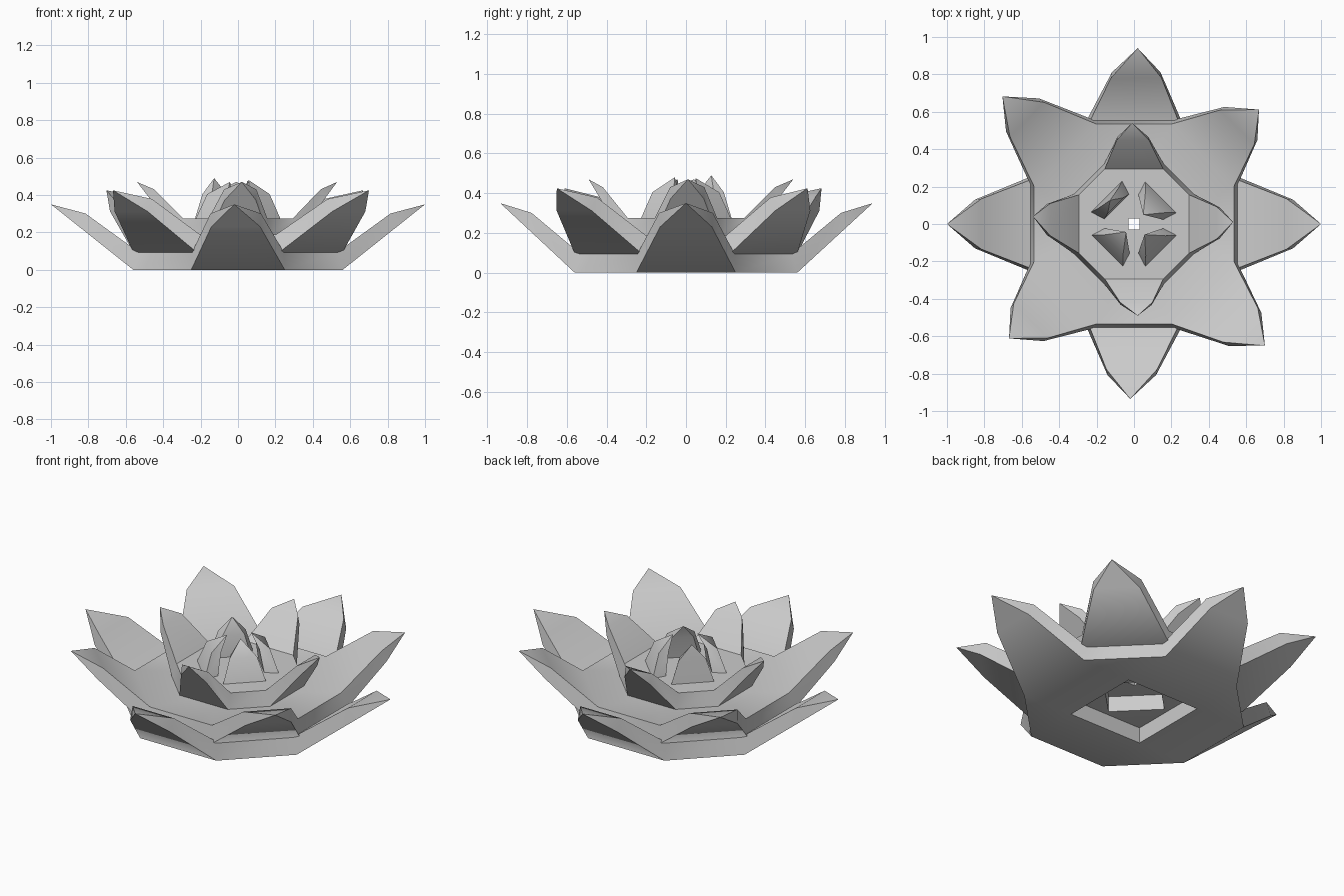
import bpy, bmesh
from math import radians, cos, sin

if "Cube" in bpy.data.objects:
    bpy.data.objects.remove(bpy.data.objects["Cube"])


def finish(name, bm):
    bmesh.ops.remove_doubles(bm, verts=bm.verts, dist=0.0005)
    bmesh.ops.recalc_face_normals(bm, faces=bm.faces)
    me = bpy.data.meshes.new(name)
    bm.to_mesh(me)
    bm.free()
    ob = bpy.data.objects.new(name, me)
    bpy.context.collection.objects.link(ob)
    # smooth over the petal folds, crisp rims
    me.shade_smooth()
    me.set_sharp_from_angle(angle=radians(45))
    return ob


def placer(bm, angle):
    # turns (outward, sideways, height) into a vertex of the petal at this angle
    a = radians(angle)
    return lambda r, s, z: bm.verts.new((r * cos(a) - s * sin(a),
                                         r * sin(a) + s * cos(a), z))


def petal_ring(name, start, tips, base, half, hole, z0, thick, tip_z):
    """Thick octagonal plate with a square hole and four upturned petals."""
    bm = bmesh.new()
    rings = []
    rise = tip_z - z0
    for k, (reach, lean) in enumerate(tips):
        p = placer(bm, start + 90 * k)
        span = reach - base
        bi = base - 0.3 * thick
        # underside (lo) and upper side (hi) of base and shoulder
        lo = [p(base, s * half, z0) for s in (-1, 1)]
        hi = [p(bi, s * half * 0.98, z0 + thick) for s in (-1, 1)]
        mlo = [p(base + 0.66 * span, s * half * 0.52 + lean * 0.6, z0 + 0.66 * rise) for s in (-1, 1)]
        mhi = [p(base + 0.58 * span, s * half * 0.54 + lean * 0.6, z0 + 0.86 * rise) for s in (-1, 1)]
        tip = p(reach, lean, tip_z)
        hlo = [p(hole, s * hole, z0) for s in (-1, 1)]
        hhi = [p(hole, s * hole, z0 + thick) for s in (-1, 1)]
        F = bm.faces.new
        for b, m in ((lo, mlo), (hi, mhi)):
            F((b[0], b[1], m[1], m[0]))
            F((m[0], m[1], tip))
        for i in (0, 1):
            F((lo[i], hi[i], mhi[i], mlo[i]))
            F((mlo[i], mhi[i], tip))
        F((hlo[0], hlo[1], lo[1], lo[0]))
        F((hhi[0], hhi[1], hi[1], hi[0]))
        F((hlo[0], hlo[1], hhi[1], hhi[0]))
        rings.append((lo, hi, hlo, hhi))
    # webs joining neighbouring petals
    for k in range(4):
        lo, hi, hlo, hhi = rings[k]
        nlo, nhi, _, _ = rings[(k + 1) % 4]
        bm.faces.new((hlo[1], lo[1], nlo[0]))
        bm.faces.new((hhi[1], hi[1], nhi[0]))
        bm.faces.new((lo[1], hi[1], nhi[0], nlo[0]))
    return finish(name, bm)


def bud_petal(name, angle, tip_r, tip_z):
    """Steep wedge-shaped petal closing over the centre."""
    bm = bmesh.new()
    p = placer(bm, angle)
    z0 = 0.25
    mid_r = 0.14 + 0.3 * tip_r
    out_b = [p(0.21, s * 0.125, z0) for s in (-1, 1)]
    out_m = [p(mid_r, s * 0.075, 0.405) for s in (-1, 1)]
    in_b = [p(0.13, s * 0.10, z0) for s in (-1, 1)]
    in_m = [p(mid_r - 0.055, s * 0.06, 0.40) for s in (-1, 1)]
    tip = p(tip_r, 0, tip_z)
    F = bm.faces.new
    for b, m in ((out_b, out_m), (in_b, in_m)):
        F((b[0], b[1], m[1], m[0]))
        F((m[0], m[1], tip))
    for i in (0, 1):
        F((out_b[i], in_b[i], in_m[i], out_m[i]))
        F((out_m[i], in_m[i], tip))
    F((out_b[0], out_b[1], in_b[1], in_b[0]))
    return finish(name, bm)


# outer, middle and inner petal rings
petal_ring("outer_petals", 0,
           [(1.0, 0.0), (0.94, -0.02), (1.0, 0.0), (0.935, -0.02)],
           0.56, 0.25, 0.24, 0.0, 0.095, 0.35)
petal_ring("middle_petals", 45,
           [(0.905, -0.04), (0.98, 0.015), (0.905, -0.04), (0.955, 0.035)],
           0.55, 0.24, 0.15, 0.093, 0.095, 0.425)
petal_ring("inner_petals", 0,
           [(0.53, 0.01), (0.54, 0.01), (0.54, -0.04), (0.49, 0.02)],
           0.32, 0.16, 0.03, 0.185, 0.09, 0.47)

# closed bud in the centre
for i, (r, z) in enumerate([(0.07, 0.475), (0.18, 0.49), (0.06, 0.47), (0.08, 0.48)]):
    bud_petal(f"bud_petal_{i + 1}", 45 + 90 * i, r, z)
